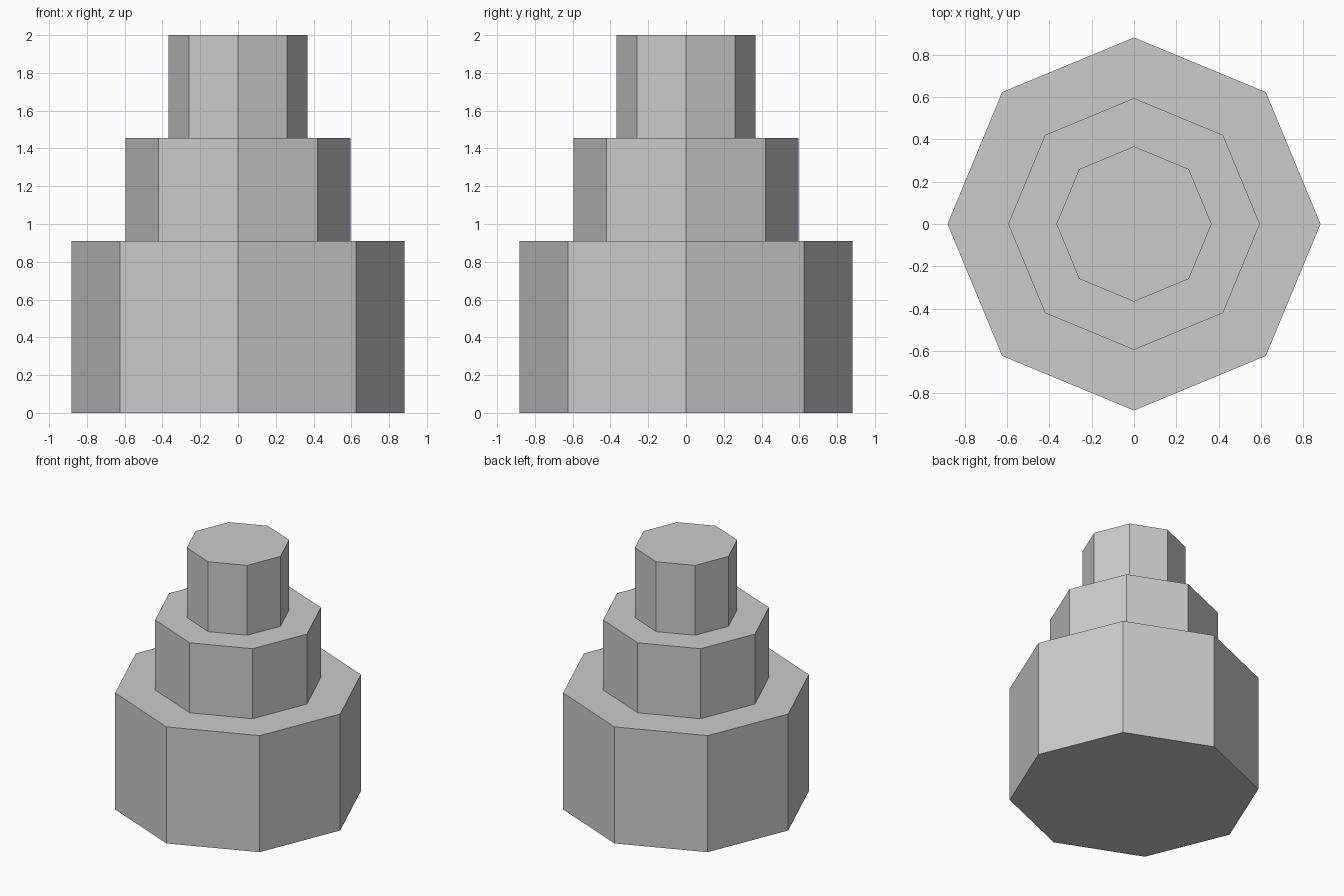
import bpy

if "Cube" in bpy.data.objects:
    bpy.data.objects.remove(bpy.data.objects["Cube"])

# Stacked octagonal tiers, corners on the axes: name, radius, bottom, top
TIERS = [
    ("lower_tier", 0.882, 0.0, 0.909),
    ("middle_tier", 0.595, 0.909, 1.455),
    ("upper_tier", 0.367, 1.455, 2.0),
]


def add_tier(name, radius, bottom, top):
    bpy.ops.mesh.primitive_cylinder_add(
        vertices=8, radius=radius, depth=top - bottom,
        location=(0, 0, (bottom + top) / 2))
    bpy.context.object.name = name


for tier in TIERS:
    add_tier(*tier)
